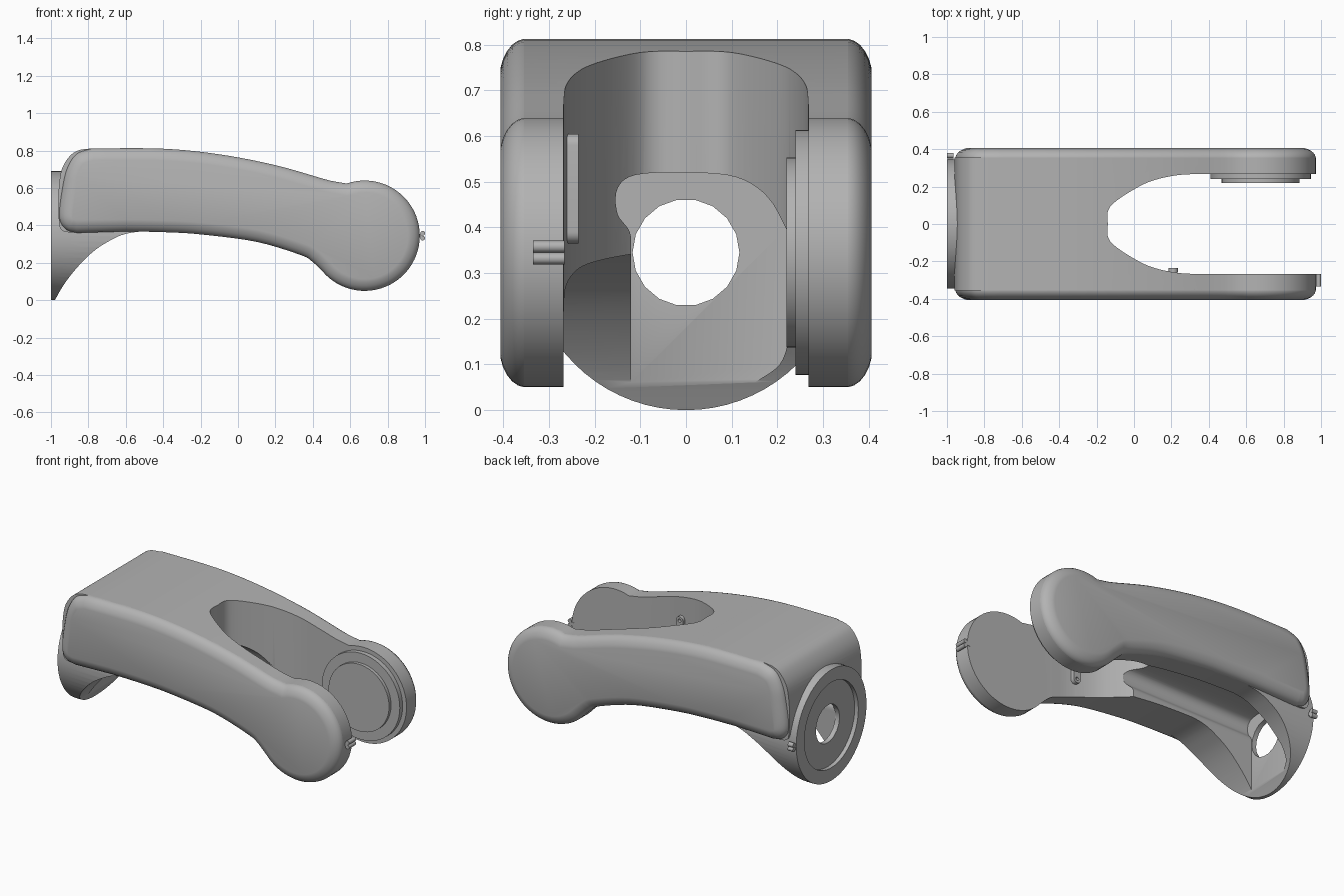
import bpy, bmesh, math
from mathutils import Vector

cube = bpy.data.objects.get("Cube")
if cube:
    bpy.data.objects.remove(cube, do_unlink=True)

grey = bpy.data.materials.new("metal grey")
grey.use_nodes = True
grey.diffuse_color = (0.45, 0.45, 0.45, 1)
grey.node_tree.nodes["Principled BSDF"].inputs["Base Color"].default_value = (0.45, 0.45, 0.45, 1)

HUB_X, HUB_Z, HUB_R = 0.677, 0.345, 0.295
SIDE = 0.355


def smooth(points, steps=5):
    """Catmull-Rom curve through 2D points."""
    p = [Vector(q) for q in points]
    p = [2 * p[0] - p[1]] + p + [2 * p[-1] - p[-2]]
    out = []
    for i in range(1, len(p) - 2):
        a, b, c, d = p[i - 1:i + 3]
        for k in range(steps):
            t = k / steps
            out.append(0.5 * (2 * b + (c - a) * t + (2 * a - 5 * b + 4 * c - d) * t * t
                              + (3 * b - a - 3 * c + d) * t ** 3))
    return out + [p[-2]]


def circle(u, v, r, n=64, start=0, end=None):
    """Full circle, or an arc when an end angle is given (degrees)."""
    count = n if end is None else n + 1
    sweep = 360 if end is None else end - start
    return [(u + r * math.cos(math.radians(start + sweep * i / n)),
             v + r * math.sin(math.radians(start + sweep * i / n))) for i in range(count)]


def prism(name, points, axis, lo, hi):
    """Extrude a 2D outline along an axis."""
    place = {"x": lambda u, v, w: (w, u, v),
             "y": lambda u, v, w: (u, w, v),
             "z": lambda u, v, w: (u, v, w)}[axis]
    bm = bmesh.new()
    face = bm.faces.new([bm.verts.new(place(u, v, lo)) for u, v in points])
    ext = bmesh.ops.extrude_face_region(bm, geom=[face])
    move = Vector(place(0, 0, hi - lo))
    bmesh.ops.translate(bm, verts=[g for g in ext["geom"] if isinstance(g, bmesh.types.BMVert)], vec=move)
    bmesh.ops.recalc_face_normals(bm, faces=bm.faces)
    mesh = bpy.data.meshes.new(name)
    bm.to_mesh(mesh)
    bm.free()
    mesh.materials.append(grey)
    obj = bpy.data.objects.new(name, mesh)
    bpy.context.collection.objects.link(obj)
    return obj


def activate(obj):
    bpy.ops.object.select_all(action="DESELECT")
    obj.select_set(True)
    bpy.context.view_layer.objects.active = obj


def combine(obj, other, operation):
    """Apply a boolean and drop the second object."""
    mod = obj.modifiers.new("cut", "BOOLEAN")
    mod.operation, mod.solver, mod.object = operation, "EXACT", other
    activate(obj)
    bpy.ops.object.modifier_apply(modifier=mod.name)
    bpy.data.objects.remove(other, do_unlink=True)


def soften(obj, angle=32):
    activate(obj)
    bpy.ops.object.shade_smooth_by_angle(angle=math.radians(angle))


# Shared side outline: curved back, round hub, curved underside
top = [(-0.78, 0.812), (-0.4, 0.81), (-0.1, 0.78), (0.2, 0.722), (0.46, 0.648), (0.52, 0.634)]
under = [(0.4, 0.205), (0.34, 0.24), (0.1, 0.312), (-0.2, 0.352), (-0.4, 0.364), (-0.6, 0.368)]
hub = circle(HUB_X, HUB_Z, HUB_R, 48, 109, -140)
body_end = [(-0.9, 0.362), (-0.935, 0.37), (-0.955, 0.4), (-0.96, 0.5), (-0.958, 0.6), (-0.942, 0.7),
            (-0.9, 0.77), (-0.85, 0.802)]
cover_end = [(-0.86, 0.36), (-0.91, 0.373), (-0.945, 0.41), (-0.955, 0.47), (-0.94, 0.59),
             (-0.915, 0.7), (-0.865, 0.78)]


def outline(end):
    return smooth(top) + hub + smooth(under) + smooth(end + [top[0]])[:-1]


# Main body with the round flare that carries the flange
body = prism("fork_body", outline(body_end), "y", -SIDE, SIDE)
flare = prism("flange_flare", circle(0, HUB_Z, 0.345, 72), "x", -1, -0.5)
curve = smooth([(-0.985, -0.01), (-0.93, 0.085), (-0.86, 0.175), (-0.78, 0.255),
                (-0.7, 0.31), (-0.6, 0.355), (-0.45, 0.375)])
combine(flare, prism("flare_shape", [(-1.05, 0.75), (-1.05, -0.1), (-0.985, -0.1)] + curve + [(-0.45, 0.75)],
                     "y", -0.4, 0.4), "INTERSECT")
combine(body, flare, "UNION")

# Open slot between the two arms
half = smooth([(-0.14, 0), (-0.14, 0.065), (-0.105, 0.115), (0, 0.185), (0.1, 0.232),
               (0.24, 0.262), (0.4, 0.268)]) + [(1.1, 0.268)]
slot = half + [(u, -v) for u, v in reversed(half[1:])]
combine(body, prism("slot_cutter", slot, "z", -0.1, 1), "DIFFERENCE")

# Inner cable cavity, flange recess and through hole
cavity = smooth([(-0.12, 0.34), (-0.123, 0.39), (-0.15, 0.43), (-0.15, 0.485), (-0.11, 0.515), (0, 0.52),
                 (0.11, 0.51), (0.18, 0.465), (0.228, 0.38)])
cavity += smooth([(0.228, 0.16), (0.205, 0.1), (0.15, 0.06)]) + [(-0.12, 0.06)]
combine(body, prism("cavity_cutter", cavity, "x", -0.945, 0.12), "DIFFERENCE")
combine(body, prism("recess_cutter", circle(0, HUB_Z, 0.265), "x", -1.05, -0.975), "DIFFERENCE")
combine(body, prism("hole_cutter", circle(0, HUB_Z, 0.117, 18), "x", -1.1, -0.9), "DIFFERENCE")
soften(body)

# Rounded outer side covers
for side, label in ((1, "left"), (-1, "right")):
    cover = prism(label + "_side_cover", outline(cover_end), "y", side * (SIDE - 0.01), side * SIDE)
    bm = bmesh.new()
    bm.from_mesh(cover.data)
    face = max(bm.faces, key=lambda f: side * f.calc_center_median().y)
    for inset, rise in ((0.004, 0.013), (0.009, 0.013), (0.014, 0.011), (0.018, 0.009), (0.018, 0.005)):
        bmesh.ops.inset_region(bm, faces=[face], thickness=inset, use_even_offset=True)
        for v in face.verts:
            v.co.y += side * rise
    bm.to_mesh(cover.data)
    bm.free()
    soften(cover, 40)

# Stepped bearing pad on the inside of the left arm
for name, radius, lo, hi in (("bearing_pad", 0.268, 0.24, 0.275), ("bearing_disc", 0.208, 0.22, 0.245)):
    soften(prism(name, circle(HUB_X, HUB_Z, radius), "y", lo, hi))

# Cable tab on the inside of the right arm
tab = prism("cable_tab", circle(0.21, 0.58, 0.025, 12, 0, 180) + circle(0.21, 0.39, 0.025, 12, 180, 360),
            "y", -0.26, -0.235)
for z in (0.58, 0.39):
    combine(tab, prism("tab_hole", circle(0.21, z, 0.011, 12), "y", -0.3, -0.2), "DIFFERENCE")
soften(tab)

# Paired cable clips on the hub rim and the flange rim
for i, shift in enumerate((-0.013, 0.013)):
    soften(prism(f"hub_clip_{i}", circle(0.987, HUB_Z + shift, 0.013, 12), "y", -0.335, -0.266))
    soften(prism(f"flange_clip_{i}", circle(0.366, HUB_Z + shift, 0.014, 12), "x", -1, -0.965))
prism("hub_clip_base", [(0.955, 0.335), (0.985, 0.335), (0.985, 0.355), (0.955, 0.355)], "y", -0.335, -0.266)
prism("flange_clip_base", [(0.33, 0.335), (0.365, 0.335), (0.365, 0.355), (0.33, 0.355)], "x", -0.998, -0.965)
